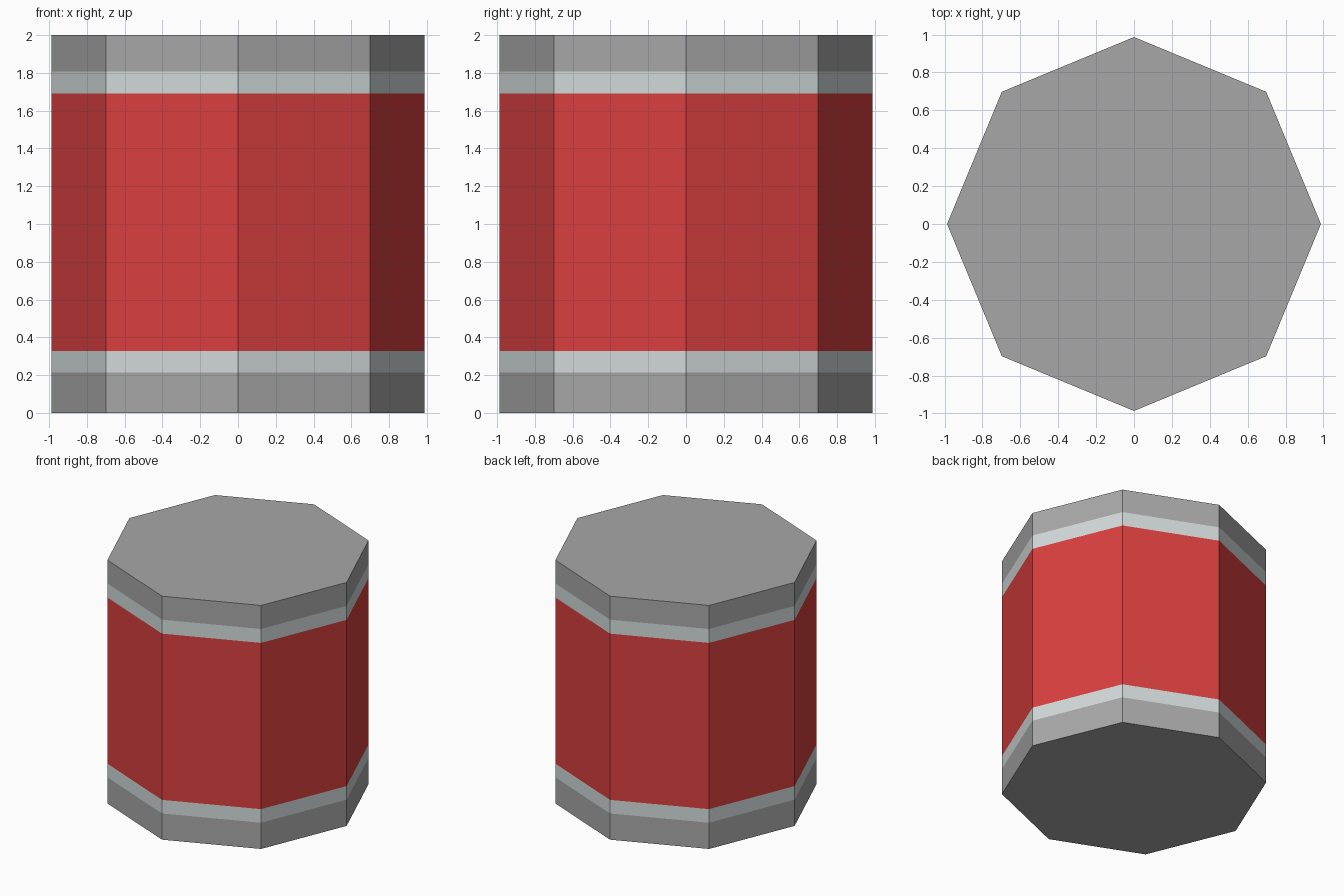
import bpy
import bmesh
from mathutils import Vector

if "Cube" in bpy.data.objects:
    bpy.data.objects.remove(bpy.data.objects["Cube"])

RADIUS, HEIGHT, SIDES = 0.987, 2.0, 8
CUTS = [0.215, 0.327, 1.692, 1.807]      # heights where the colour changes
BAND_MATERIALS = [0, 1, 2, 1, 0]         # bottom to top


def material(name, color):
    m = bpy.data.materials.new(name)
    m.diffuse_color = (*color, 1.0)
    m.use_nodes = True
    m.node_tree.nodes["Principled BSDF"].inputs["Base Color"].default_value = m.diffuse_color
    return m


mesh = bpy.data.meshes.new("barrel")
barrel = bpy.data.objects.new("barrel", mesh)
bpy.context.collection.objects.link(barrel)
for m in (material("grey metal", (0.39, 0.39, 0.395)),
          material("pale stripe", (0.65, 0.70, 0.70)),
          material("red paint", (0.70, 0.05, 0.05))):
    mesh.materials.append(m)

# Eight-sided drum with corners on the x and y axes
bm = bmesh.new()
bmesh.ops.create_cone(bm, cap_ends=True, segments=SIDES,
                      radius1=RADIUS, radius2=RADIUS, depth=HEIGHT)
bmesh.ops.translate(bm, verts=bm.verts, vec=(0, 0, HEIGHT / 2))

# Cut the walls into horizontal bands
for z in CUTS:
    bmesh.ops.bisect_plane(bm, geom=bm.verts[:] + bm.edges[:] + bm.faces[:],
                           plane_co=Vector((0, 0, z)), plane_no=Vector((0, 0, 1)))

# Colour each band by height
for f in bm.faces:
    z = f.calc_center_median().z
    f.material_index = BAND_MATERIALS[sum(z > c for c in CUTS)]
    f.smooth = False

bm.normal_update()
bm.to_mesh(mesh)
bm.free()
